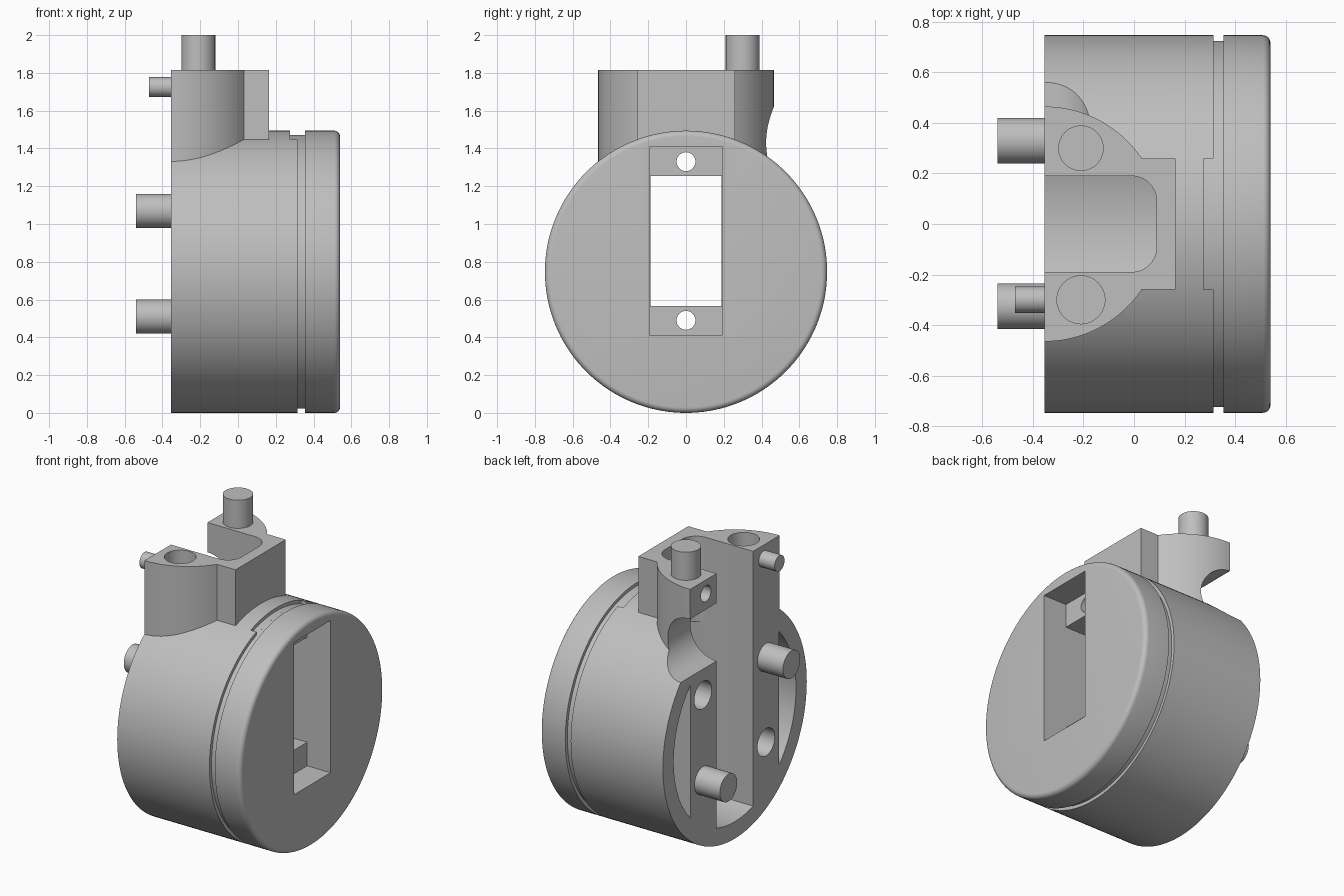
import bpy, bmesh, math

if "Cube" in bpy.data.objects:
    bpy.data.objects.remove(bpy.data.objects["Cube"], do_unlink=True)

grey = bpy.data.materials.new("plain grey")
grey.use_nodes = True
grey.diffuse_color = (0.52, 0.52, 0.52, 1)
grey.node_tree.nodes["Principled BSDF"].inputs["Base Color"].default_value = (0.52, 0.52, 0.52, 1)

R = 0.747        # drum radius and height of its axis
CAVITY = 0.635   # inner radius
BACK = -0.355    # open face of the drum
SLOT = 0.19      # half width of the central channel


def finish(name, bm):
    bmesh.ops.recalc_face_normals(bm, faces=bm.faces)
    mesh = bpy.data.meshes.new(name)
    bm.to_mesh(mesh)
    bm.free()
    mesh.materials.append(grey)
    obj = bpy.data.objects.new(name, mesh)
    bpy.context.collection.objects.link(obj)
    return obj


def prism(name, points, axis, lo, hi):
    """Extrude a 2D outline along one axis."""
    place = {"x": lambda a, b, t: (t, a, b),
             "y": lambda a, b, t: (a, t, b),
             "z": lambda a, b, t: (a, b, t)}[axis]
    bm = bmesh.new()
    rings = [[bm.verts.new(place(a, b, t)) for a, b in points] for t in (lo, hi)]
    bm.faces.new(rings[0])
    bm.faces.new(rings[1])
    n = len(points)
    for i in range(n):
        j = (i + 1) % n
        bm.faces.new((rings[0][i], rings[0][j], rings[1][j], rings[1][i]))
    return finish(name, bm)


def arc(a, b, r, start, end, steps=24):
    angles = [math.radians(start + (end - start) * i / steps) for i in range(steps + 1)]
    return [(a + r * math.cos(t), b + r * math.sin(t)) for t in angles]


def rod(name, axis, a, b, r, lo, hi, steps=48):
    return prism(name, arc(a, b, r, 0, 360, steps)[:-1], axis, lo, hi)


def box(name, x, y, z):
    return prism(name, [(x[0], y[0]), (x[1], y[0]), (x[1], y[1]), (x[0], y[1])], "z", *z)


def boolean(obj, other, operation="DIFFERENCE"):
    mod = obj.modifiers.new("cut", "BOOLEAN")
    mod.operation = operation
    mod.solver = "EXACT"
    mod.object = other
    bpy.context.view_layer.objects.active = obj
    bpy.ops.object.modifier_apply(modifier=mod.name)


def lathe(name, profile, steps=144):
    """Revolve (x, radius) pairs about the drum axis."""
    bm = bmesh.new()
    rings = []
    for x, r in profile:
        rings.append([bm.verts.new((x, y, z)) for y, z in arc(0, R, r, 0, 360, steps)[:-1]])
    for one, two in zip(rings, rings[1:]):
        for i in range(steps):
            j = (i + 1) % steps
            bm.faces.new((one[i], one[j], two[j], two[i]))
    bm.faces.new(rings[0])
    bm.faces.new(rings[-1])
    return finish(name, bm)


# Drum with a groove and a rounded front rim
rim = arc(0.51, R - 0.03, 0.03, 90, 0, 6)
drum = lathe("drum", [(BACK, R), (0.315, R), (0.315, R - 0.022),
                      (0.355, R - 0.022), (0.355, R)] + rim)

# Tower with a rounded back and a square nose
half = arc(BACK, 0, 0.465, 90, 34, 20) + [(0.165, 0.26)]
tower = prism("tower", half + [(x, -y) for x, y in reversed(half)], "z", 1.22, 1.815)

cutters = []

# Central channel: rounded in plan, curved at the floor
side = [(-0.5, SLOT)] + arc(-0.01, 0.09, 0.1, 90, 0, 10)
channel = prism("channel_cutter", side + [(x, -y) for x, y in reversed(side)], "z", 0.02, 2.2)
edge = math.degrees(math.acos(0.3 / CAVITY))
floor = prism("channel_floor", arc(0, R, CAVITY, -180 + edge, -edge, 32)
              + [(0.3, 2.4), (-0.3, 2.4)], "x", -0.7, 0.4)
boolean(channel, floor, "INTERSECT")
bpy.data.objects.remove(floor, do_unlink=True)
cutters.append(channel)

# Crescent pockets at both sides
span = math.degrees(math.acos(0.46 / CAVITY))
for middle in (0, 180):
    cutters.append(prism("pocket_cutter", arc(0, R, CAVITY, middle - span, middle + span, 32),
                         "x", -0.5, 0.27))

# Front window, its recessed tabs and their screw holes
cutters.append(box("window_cutter", (0.37, 0.7), (-SLOT, SLOT), (0.41, 1.41)))
cutters.append(box("opening_cutter", (0.0, 0.5), (-SLOT, SLOT), (0.565, 1.255)))
for z in (0.49, 1.33):
    cutters.append(rod("screw_cutter", "x", 0, z, 0.05, 0.0, 0.5))

# Shallow notch beside the groove
cutters.append(prism("notch_cutter", arc(0, R, R - 0.022, 69, 111, 24)
                     + [(-0.26, 1.7), (0.26, 1.7)], "x", 0.275, 0.335))

# Scoop through the left arm, and the mating sockets
cutters.append(rod("scoop_cutter", "y", BACK, 1.43, 0.19, 0.1, 0.9, 64))
cutters.append(rod("socket_cutter", "x", 0.33, 1.07, 0.09, -0.5, -0.1))
cutters.append(rod("socket_cutter", "x", -0.325, 0.51, 0.09, -0.5, -0.1))
cutters.append(rod("small_socket_cutter", "x", 0.3, 1.725, 0.052, -0.5, -0.22))
cutters.append(rod("top_socket_cutter", "z", -0.21, -0.3, 0.095, 1.58, 2.1))

for cutter in cutters:
    boolean(drum, cutter)
    if not cutter.name.startswith(("notch", "window", "pocket")):
        boolean(tower, cutter)
for cutter in cutters:
    bpy.data.objects.remove(cutter, do_unlink=True)

# Pegs
parts = [drum, tower,
         rod("upper_peg", "x", -0.325, 1.07, 0.09, -0.54, -0.2),
         rod("lower_peg", "x", 0.33, 0.51, 0.09, -0.54, -0.2),
         rod("small_peg", "x", -0.3, 1.725, 0.052, -0.47, -0.31),
         rod("top_peg", "z", -0.21, 0.3, 0.09, 1.7, 2.0)]

bpy.ops.object.select_all(action="DESELECT")
for part in parts:
    part.select_set(True)
bpy.context.view_layer.objects.active = drum
bpy.ops.object.shade_smooth_by_angle(angle=math.radians(30))
